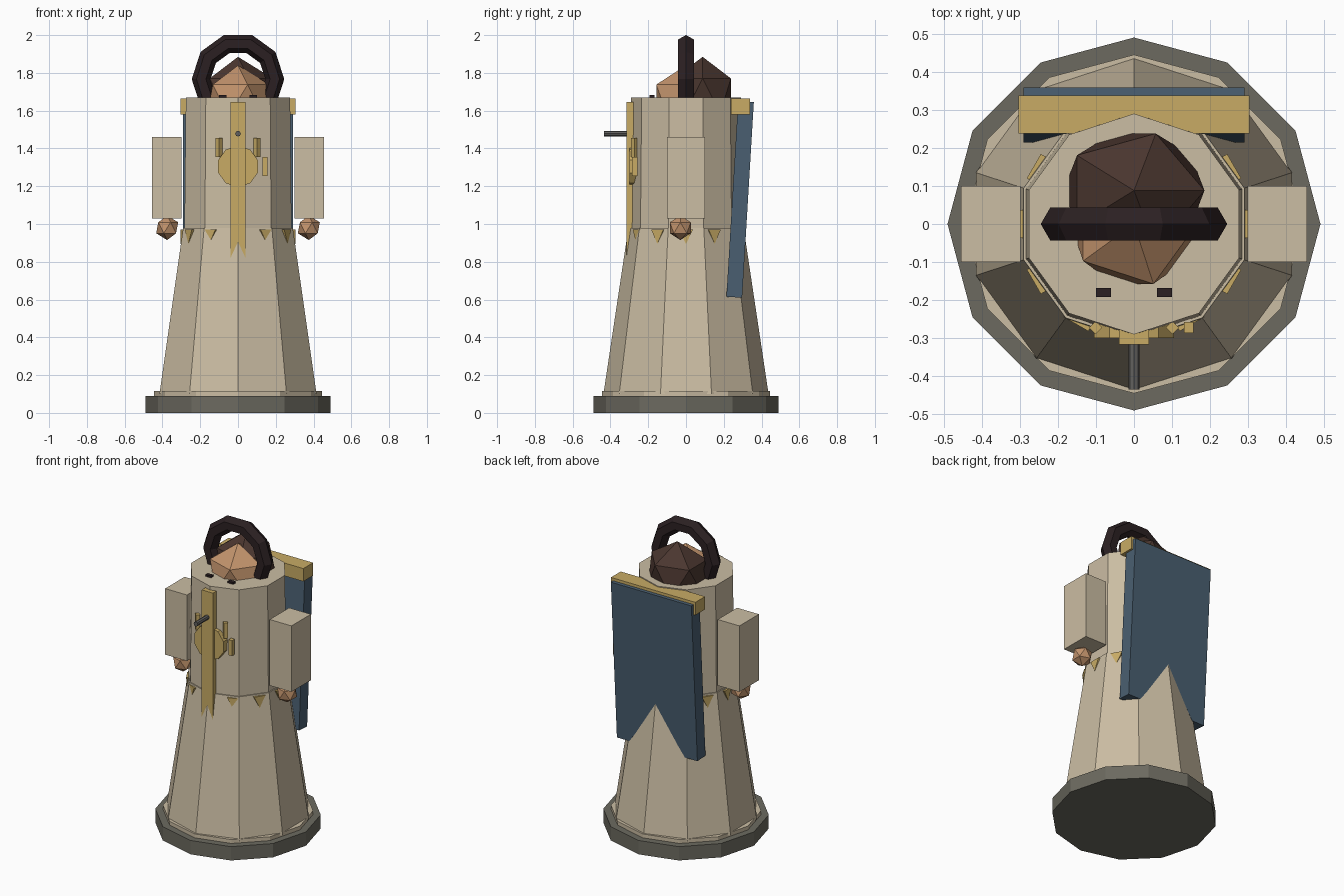
import bpy, bmesh
from math import sin, cos, pi, radians
from mathutils import Matrix, Vector

if "Cube" in bpy.data.objects:
    bpy.data.objects.remove(bpy.data.objects["Cube"])


def material(name, rgb):
    m = bpy.data.materials.new(name)
    lin = [((c / 255 + 0.055) / 1.055) ** 2.4 for c in rgb]
    m.diffuse_color = (*lin, 1)
    m.use_nodes = True
    m.node_tree.nodes["Principled BSDF"].inputs["Base Color"].default_value = m.diffuse_color
    return m


ROBE = material("robe_tan", (203, 189, 163))
GOLD = material("gold", (200, 171, 101))
STONE = material("base_grey", (108, 106, 96))
BLUE = material("cape_blue", (74, 95, 113))
HAIR = material("hair_brown", (74, 54, 47))
DARK = material("dark_brown", (43, 32, 34))
SKIN = material("skin", (194, 147, 108))
METAL = material("metal_grey", (98, 97, 95))


def finish(name, bm, mat, matrix=None):
    if matrix is not None:
        bm.transform(matrix)
    bmesh.ops.recalc_face_normals(bm, faces=bm.faces)
    me = bpy.data.meshes.new(name)
    bm.to_mesh(me)
    bm.free()
    me.materials.append(mat)
    ob = bpy.data.objects.new(name, me)
    bpy.context.collection.objects.link(ob)
    return ob


def loft(name, lower, upper, mat, matrix=None):
    """Closed solid between two matching outlines."""
    bm = bmesh.new()
    a = [bm.verts.new(p) for p in lower]
    b = [bm.verts.new(p) for p in upper]
    bm.faces.new(a)
    bm.faces.new(b)
    n = len(a)
    for i in range(n):
        j = (i + 1) % n
        bm.faces.new((a[i], a[j], b[j], b[i]))
    return finish(name, bm, mat, matrix)


def ring(n, r, z):
    # First corner points to the front
    return [(r * sin(2 * pi * i / n), -r * cos(2 * pi * i / n), z) for i in range(n)]


def frustum(name, n, r0, r1, z0, z1, mat, matrix=None):
    return loft(name, ring(n, r0, z0), ring(n, r1, z1), mat, matrix)


def box(name, lo, hi, mat, turn=0):
    lo, hi = Vector(lo), Vector(hi)
    bm = bmesh.new()
    bmesh.ops.create_cube(bm, size=1)
    m = (Matrix.Translation((lo + hi) / 2) @ Matrix.Rotation(radians(turn), 4, 'Z')
         @ Matrix.Diagonal((*(hi - lo), 1)))
    return finish(name, bm, mat, m)


def gem(name, centre, scale, mat):
    bm = bmesh.new()
    bmesh.ops.create_icosphere(bm, subdivisions=1, radius=1)
    return finish(name, bm, mat,
                  Matrix.Translation(centre) @ Matrix.Diagonal((*scale, 1)))


# Base, hem, skirt and torso
frustum("base", 12, 0.49, 0.49, 0, 0.09, STONE)
frustum("hem", 12, 0.445, 0.445, 0.09, 0.115, ROBE)
frustum("skirt", 10, 0.437, 0.305, 0.10, 0.98, ROBE)
frustum("torso", 10, 0.298, 0.29, 0.97, 1.67, ROBE)

# Pointed trim around the waist
for i in range(12):
    tri = [(-0.037, 0.97), (0.037, 0.97), (0, 0.895)]
    loft("waist_point", [(x, -0.27, z) for x, z in tri],
         [(x, -0.304, z) for x, z in tri], GOLD,
         Matrix.Rotation(2 * pi * i / 12, 4, 'Z'))

# Arms, hands and eyes
for s in (-1, 1):
    xa, xb = sorted((s * 0.298, s * 0.455))
    box("arm", (xa, -0.10, 1.03), (xb, 0.10, 1.46), ROBE)
    gem("hand", (s * 0.375, -0.03, 0.98), (0.065, 0.065, 0.065), SKIN)
    box("eye", (s * 0.08 - 0.02, -0.192, 1.66), (s * 0.08 + 0.02, -0.168, 1.682), DARK)

# Head and hair
gem("head", (0, 0, 1.655), (0.185, 0.185, 0.185), SKIN)
gem("hair", (0, 0.088, 1.678), (0.207, 0.176, 0.207), HAIR)

# Faceted hoop over the head
bm = bmesh.new()
N, M = 10, 6
grid = []
for i in range(N):
    a = 2 * pi * i / N
    row = []
    for k in range(M):
        b = 2 * pi * k / M
        r = 0.195 + 0.05 * cos(b)
        row.append(bm.verts.new((r * cos(a), 0.05 * sin(b), 1.767 + r * sin(a))))
    grid.append(row)
for i in range(N):
    for k in range(M):
        p, q = grid[i], grid[(i + 1) % N]
        bm.faces.new((p[k], q[k], q[(k + 1) % M], p[(k + 1) % M]))
finish("hoop", bm, DARK)

# Front ornaments: strip, medallion, small bars, rod
box("front_strip", (-0.04, -0.316, 0.82), (0.04, -0.275, 1.645), GOLD)
frustum("medallion", 10, 0.11, 0.11, -0.02, 0.02, GOLD,
        Matrix.Translation((0, -0.279, 1.305)) @ Matrix.Rotation(pi / 2, 4, 'X'))
for s in (-1, 1):
    box("diamond_bar", (s * 0.101 - 0.0125, -0.285, 1.355),
        (s * 0.101 + 0.0125, -0.26, 1.455), GOLD, 45)
box("side_bar", (0.131, -0.286, 1.255), (0.157, -0.258, 1.355), GOLD)
frustum("rod", 8, 0.015, 0.015, 0.28, 0.435, METAL,
        Matrix.Translation((0, 0, 1.478)) @ Matrix.Rotation(pi / 2, 4, 'X'))

# Crossbar and leaning swallow-tailed cape
box("cape_bar", (-0.304, 0.238, 1.58), (0.304, 0.338, 1.664), GOLD)
outline = [(-0.29, 1.645), (-0.29, 0.61), (-0.2, 0.61), (0, 0.89),
           (0.2, 0.61), (0.29, 0.61), (0.29, 1.645)]


def lean(z):
    return 0.214 + (z - 0.61) * 0.06


loft("cape", [(x, lean(z), z + 0.005) for x, z in outline],
     [(x, lean(z) + 0.083, z) for x, z in outline], BLUE)
